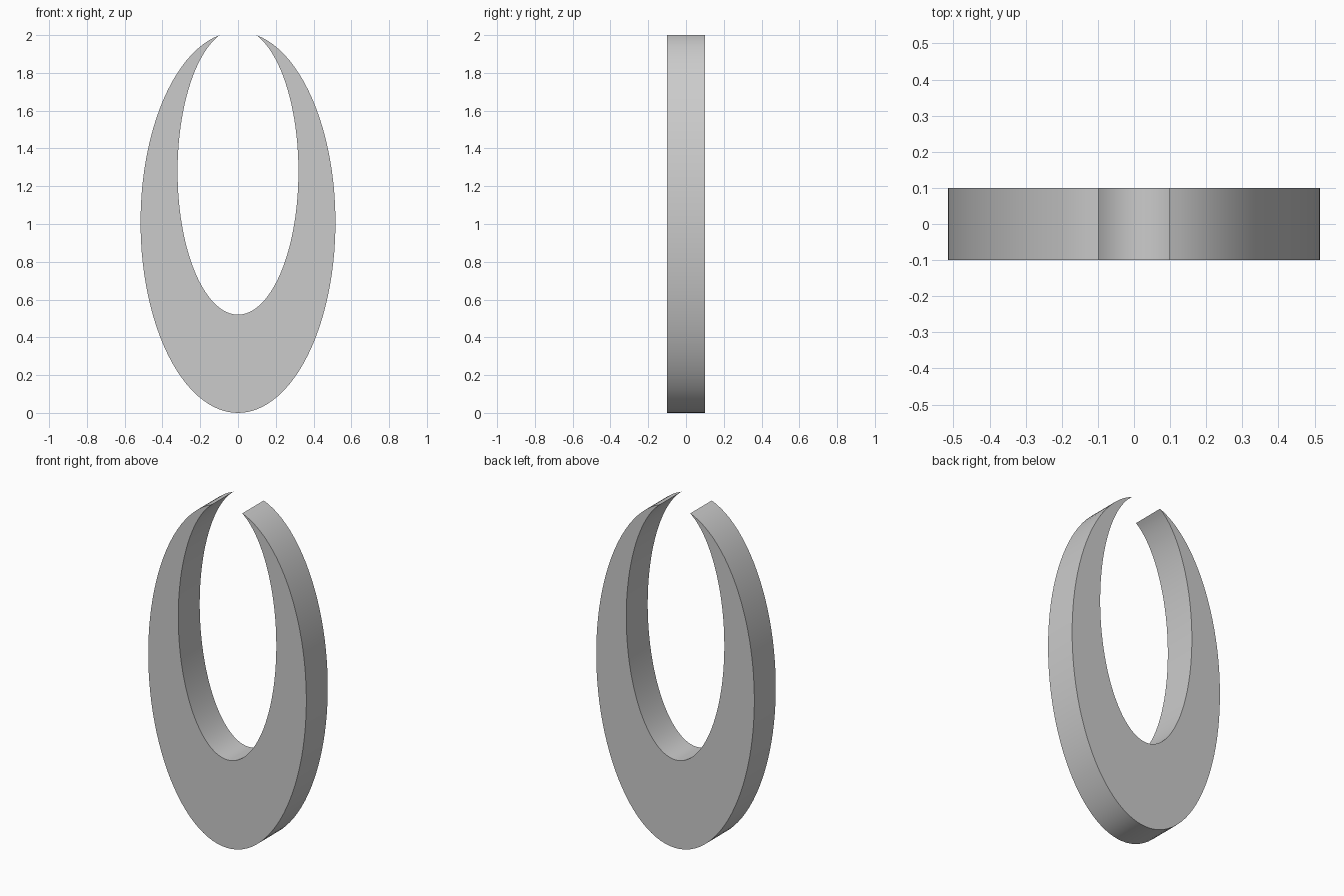
import bpy
import bmesh
from math import asin, cos, sin, pi, radians

cube = bpy.data.objects.get("Cube")
if cube:
    bpy.data.objects.remove(cube, do_unlink=True)

THICK = 0.2
TIP_X = 0.098
TOP = 2.0
STEPS = 96


def arc(half_width, bottom):
    """Ellipse arc from the left tip, down around the bottom, to the right tip."""
    a = asin(TIP_X / half_width)
    half_height = (TOP - bottom) / (1 + cos(a))
    centre = bottom + half_height
    angles = [a + (2 * pi - 2 * a) * i / STEPS for i in range(STEPS + 1)]
    return [(half_width * sin(t), centre + half_height * cos(t)) for t in angles]


# Crescent face between the two arcs, sharing the pointed tips
bm = bmesh.new()
outer, inner = [[bm.verts.new((x, -THICK / 2, z)) for x, z in arc(w, b)]
                for w, b in ((0.516, 0.0), (0.32, 0.52))]
for i in range(STEPS):
    bm.faces.new((outer[i], outer[i + 1], inner[i + 1], inner[i]))
bmesh.ops.remove_doubles(bm, verts=bm.verts[:], dist=0.0001)

# Thickness
result = bmesh.ops.extrude_face_region(bm, geom=bm.faces[:])
moved = [g for g in result["geom"] if isinstance(g, bmesh.types.BMVert)]
bmesh.ops.translate(bm, verts=moved, vec=(0, THICK, 0))
bmesh.ops.recalc_face_normals(bm, faces=bm.faces[:])

mesh = bpy.data.meshes.new("open_ring")
bm.to_mesh(mesh)
bm.free()
ring = bpy.data.objects.new("open_ring", mesh)
bpy.context.collection.objects.link(ring)

# Plain grey
grey = bpy.data.materials.new("light_grey")
grey.use_nodes = True
colour = (0.6, 0.6, 0.6, 1)
grey.diffuse_color = colour
grey.node_tree.nodes["Principled BSDF"].inputs["Base Color"].default_value = colour
mesh.materials.append(grey)

# Smooth rims, crisp edges
bpy.ops.object.select_all(action="DESELECT")
ring.select_set(True)
bpy.context.view_layer.objects.active = ring
bpy.ops.object.shade_smooth_by_angle(angle=radians(30))
